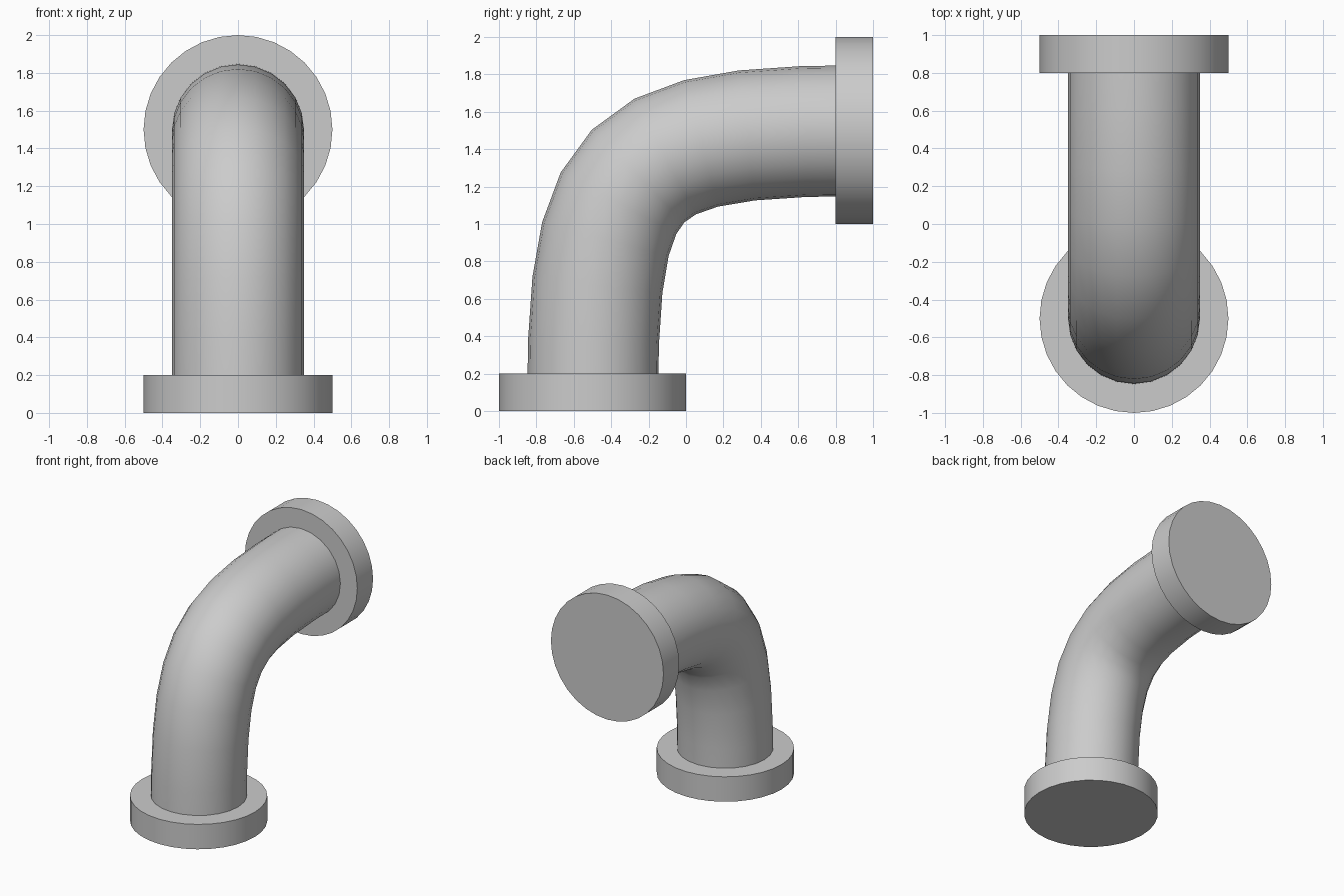
import bpy
from math import pi

if "Cube" in bpy.data.objects:
    bpy.data.objects.remove(bpy.data.objects["Cube"])

PIPE_R, FLANGE_R, FLANGE_T = 0.35, 0.5, 0.2
START, END, REACH = (0, -0.5, 0.0), (0, 1.0, 1.5), 1.35


def add_flange(name, centre, tilt):
    bpy.ops.mesh.primitive_cylinder_add(vertices=32, radius=FLANGE_R, depth=FLANGE_T,
                                        location=centre, rotation=(tilt, 0, 0))
    bpy.context.object.name = name
    bpy.ops.object.shade_smooth_by_angle(angle=pi / 6)


# Flanges at the two pipe ends
add_flange("bottom_flange", (0, -0.5, FLANGE_T / 2), 0)
add_flange("back_flange", (0, 1 - FLANGE_T / 2, 1.5), pi / 2)

# Elbow pipe: one bezier segment with a round bevel
curve = bpy.data.curves.new("elbow_pipe", 'CURVE')
curve.dimensions = '3D'
curve.bevel_depth = PIPE_R
curve.bevel_resolution = 10
spline = curve.splines.new('BEZIER')
spline.bezier_points.add(1)
spline.resolution_u = 10
handles = ((0, -0.5, REACH), (0, 1 - REACH, 1.5))
for point, pos, handle, side in zip(spline.bezier_points, (START, END), handles, (1, -1)):
    point.handle_left_type = point.handle_right_type = 'FREE'
    point.co = pos
    outward = tuple(2 * p - h for p, h in zip(pos, handle))
    point.handle_right, point.handle_left = (handle, outward) if side > 0 else (outward, handle)

pipe = bpy.data.objects.new("elbow_pipe", curve)
bpy.context.collection.objects.link(pipe)
bpy.ops.object.select_all(action='DESELECT')
pipe.select_set(True)
bpy.context.view_layer.objects.active = pipe
bpy.ops.object.convert(target='MESH')
bpy.ops.object.shade_smooth()
